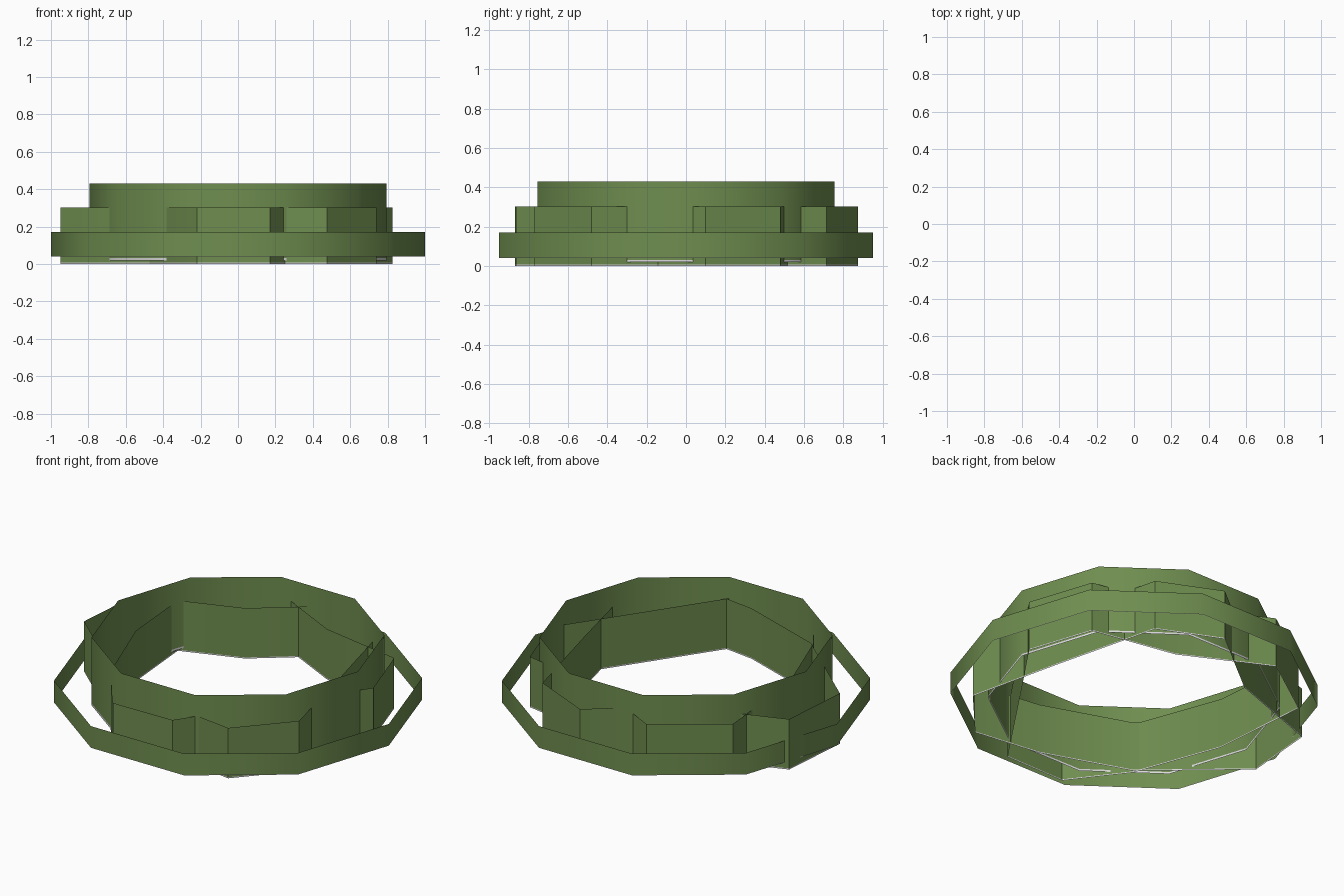
import bpy, bmesh, math

if "Cube" in bpy.data.objects:
    bpy.data.objects.remove(bpy.data.objects["Cube"])


def material(name, color):
    m = bpy.data.materials.new(name)
    m.diffuse_color = (*color, 1)
    m.use_nodes = True
    m.node_tree.nodes["Principled BSDF"].inputs["Base Color"].default_value = m.diffuse_color
    return m


GREEN = material("leaf green", (0.158, 0.268, 0.079))
PALE = material("pale rim", (0.70, 0.70, 0.70))


def wall(name, outline, z0, z1, rim):
    """Open upright band along a closed outline, with a thin pale lower rim."""
    bm = bmesh.new()
    rows = [[bm.verts.new((x, y, z)) for x, y in outline] for z in (z0, z0 + rim, z1)]
    n = len(outline)
    for level in range(2):
        low, high = rows[level], rows[level + 1]
        for i in range(n):
            j = (i + 1) % n
            face = bm.faces.new((low[i], low[j], high[j], high[i]))
            face.material_index = 1 - level
    mesh = bpy.data.meshes.new(name)
    bm.to_mesh(mesh)
    bm.free()
    mesh.materials.append(GREEN)
    mesh.materials.append(PALE)
    obj = bpy.data.objects.new(name, mesh)
    bpy.context.collection.objects.link(obj)
    bpy.ops.object.select_all(action='DESELECT')
    obj.select_set(True)
    bpy.context.view_layer.objects.active = obj
    bpy.ops.object.shade_smooth_by_angle(angle=math.radians(50))
    return obj


def decagon(r):
    return [(r * math.cos(math.radians(36 * i)), r * math.sin(math.radians(36 * i)))
            for i in range(10)]


# wide low band and tall inner band
wall("outer_band", decagon(1.0), 0.04, 0.17, 0.003)
wall("inner_band", decagon(0.795), 0.02, 0.43, 0.012)

# two irregular ten-sided bands that weave through the inner one
wavy_a = [(-0.22, -0.87), (0.17, -0.865), (0.57, -0.275), (0.827, 0.10), (0.70, 0.48),
          (0.188, 0.575), (-0.315, 0.825), (-0.70, 0.555), (-0.65, -0.04), (-0.46, -0.555)]
wavy_b = [(0.477, -0.774), (0.74, -0.48), (0.61, 0.08), (0.45, 0.715), (0.09, 0.875),
          (-0.33, 0.54), (-0.915, 0.33), (-0.95, -0.10), (-0.45, -0.54), (0.07, -0.72)]
wall("wavy_band_a", wavy_a, 0.0, 0.302, 0.007)
wall("wavy_band_b", wavy_b, 0.0, 0.302, 0.007)
